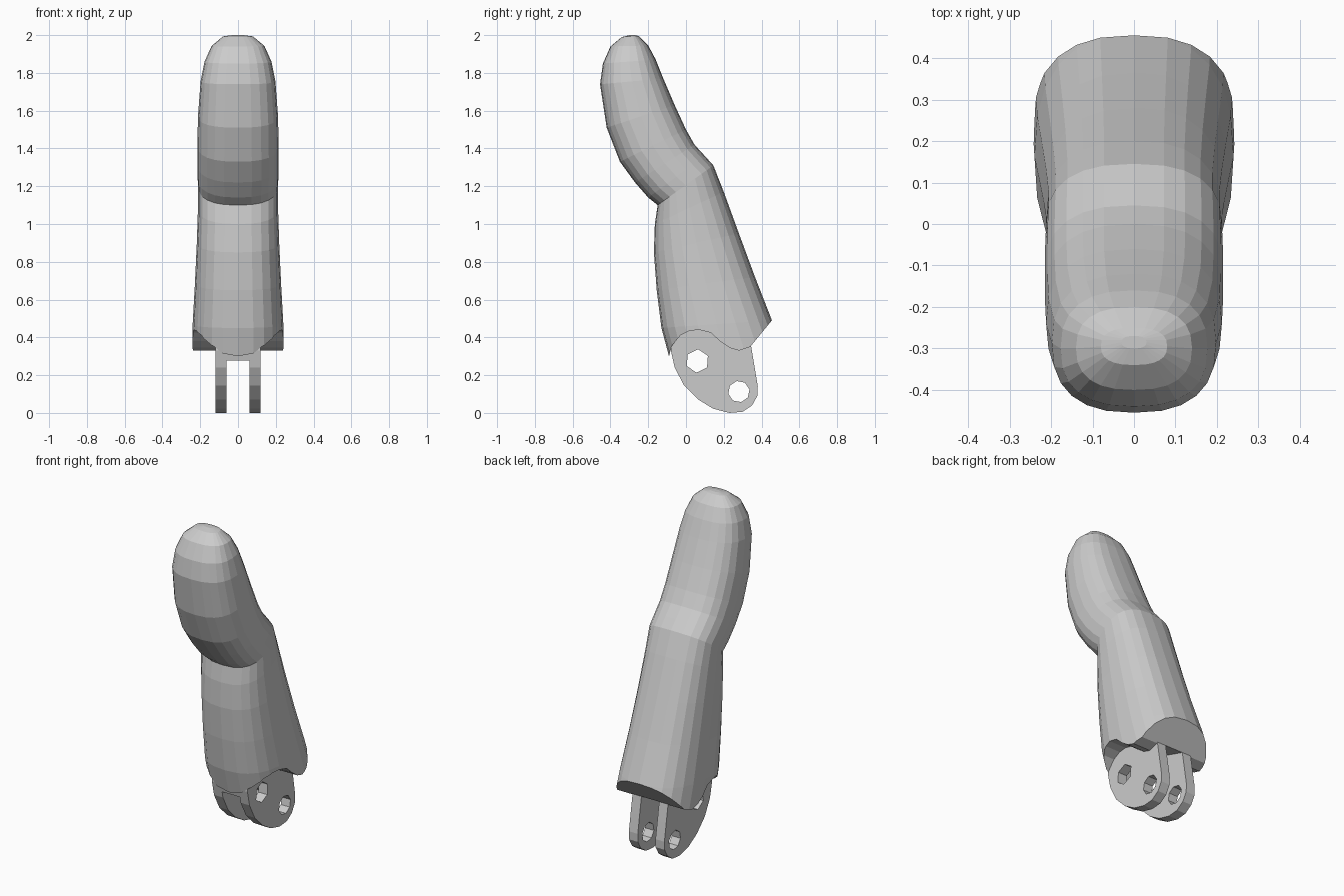
import bpy, bmesh
from math import cos, sin, pi, copysign

if "Cube" in bpy.data.objects:
    bpy.data.objects.remove(bpy.data.objects["Cube"])

SIDES = 24


def make_object(name, bm):
    bmesh.ops.recalc_face_normals(bm, faces=bm.faces)
    mesh = bpy.data.meshes.new(name)
    bm.to_mesh(mesh)
    bm.free()
    ob = bpy.data.objects.new(name, mesh)
    bpy.context.collection.objects.link(ob)
    return ob


def prism(name, profile, half_width):
    """Extrude a (y, z) profile symmetrically along x."""
    bm = bmesh.new()
    left = [bm.verts.new((-half_width, y, z)) for y, z in profile]
    right = [bm.verts.new((half_width, y, z)) for y, z in profile]
    bm.faces.new(left)
    bm.faces.new(right)
    for i in range(len(profile)):
        j = (i + 1) % len(profile)
        bm.faces.new((left[i], left[j], right[j], right[i]))
    return make_object(name, bm)


def polygon(y, z, r, n, turn):
    return [(y + r * cos(turn + 2 * pi * i / n), z + r * sin(turn + 2 * pi * i / n))
            for i in range(n)]


def loft(name, rings):
    """Skin rounded cross-sections, each spanning a front and a back point."""
    bm = bmesh.new()
    loops = []
    for fy, fz, by, bz, w in rings:
        loop = []
        for i in range(SIDES):
            a = 2 * pi * i / SIDES
            c, s = (copysign(abs(t) ** (2 / 2.5), t) for t in (cos(a), sin(a)))
            t = (s + 1) / 2
            loop.append(bm.verts.new((w * c, fy + (by - fy) * t, fz + (bz - fz) * t)))
        loops.append(loop)
    for a, b in zip(loops, loops[1:]):
        for i in range(SIDES):
            j = (i + 1) % SIDES
            bm.faces.new((a[i], a[j], b[j], b[i]))
    bm.faces.new(loops[0])
    bm.faces.new(loops[-1])
    return make_object(name, bm)


def combine(target, tool, operation):
    """Apply a boolean and discard the tool object."""
    mod = target.modifiers.new("cut", 'BOOLEAN')
    mod.operation = operation
    mod.solver = 'EXACT'
    mod.object = tool
    bpy.context.view_layer.objects.active = target
    bpy.ops.object.modifier_apply(modifier=mod.name)
    bpy.data.objects.remove(tool)


# Bent finger body: front y, z, back y, z, half width
finger = loft("finger_segment", [
    (-0.05, 0.15, 0.53, 0.28, 0.245),
    (-0.13, 0.45, 0.455, 0.49, 0.240),
    (-0.155, 0.65, 0.365, 0.72, 0.228),
    (-0.17, 0.85, 0.28, 0.95, 0.218),
    (-0.165, 1.00, 0.20, 1.17, 0.212),
    (-0.15, 1.10, 0.145, 1.31, 0.212),
    (-0.20, 1.14, 0.10, 1.36, 0.214),
    (-0.27, 1.22, 0.045, 1.42, 0.215),
    (-0.35, 1.33, 0.0, 1.50, 0.215),
    (-0.42, 1.51, -0.06, 1.63, 0.212),
    (-0.455, 1.74, -0.12, 1.77, 0.198),
    (-0.44, 1.85, -0.16, 1.87, 0.177),
    (-0.40, 1.94, -0.20, 1.945, 0.140),
    (-0.34, 1.99, -0.25, 1.995, 0.080),
    (-0.30, 2.0, -0.27, 2.0, 0.030)])

# Wavy lower edge of the body
combine(finger, prism("lower_edge_cutter", [
    (-0.4, 0.30), (-0.09, 0.30), (-0.075, 0.355), (-0.03, 0.41), (0.02, 0.435),
    (0.07, 0.44), (0.13, 0.425), (0.18, 0.38), (0.23, 0.345), (0.28, 0.33),
    (0.34, 0.35), (0.455, 0.49), (0.7, 0.60), (0.7, -0.2), (-0.4, -0.2)], 0.5),
    'DIFFERENCE')

# Hinge block, split into two lugs by the slot
combine(finger, prism("hinge_block", [
    (-0.07, 0.5), (-0.08, 0.33), (-0.06, 0.24), (-0.01, 0.145), (0.065, 0.07),
    (0.145, 0.022), (0.23, 0.0), (0.30, 0.006), (0.35, 0.04), (0.378, 0.09),
    (0.38, 0.14), (0.362, 0.25), (0.342, 0.37), (0.32, 0.5)], 0.12), 'UNION')
combine(finger, prism("slot_cutter", [
    (-0.3, -0.1), (-0.3, 0.265), (-0.04, 0.28), (0.0, 0.36), (0.07, 0.41),
    (0.2, 0.40), (0.345, 0.355), (0.5, 0.34), (0.5, -0.1)], 0.06), 'DIFFERENCE')

# Pin holes
for y, z, r, n, turn in ((0.06, 0.275, 0.062, 6, 0.45), (0.28, 0.113, 0.057, 8, 0.2)):
    combine(finger, prism("pin_hole_cutter", polygon(y, z, r, n, turn), 0.4), 'DIFFERENCE')
